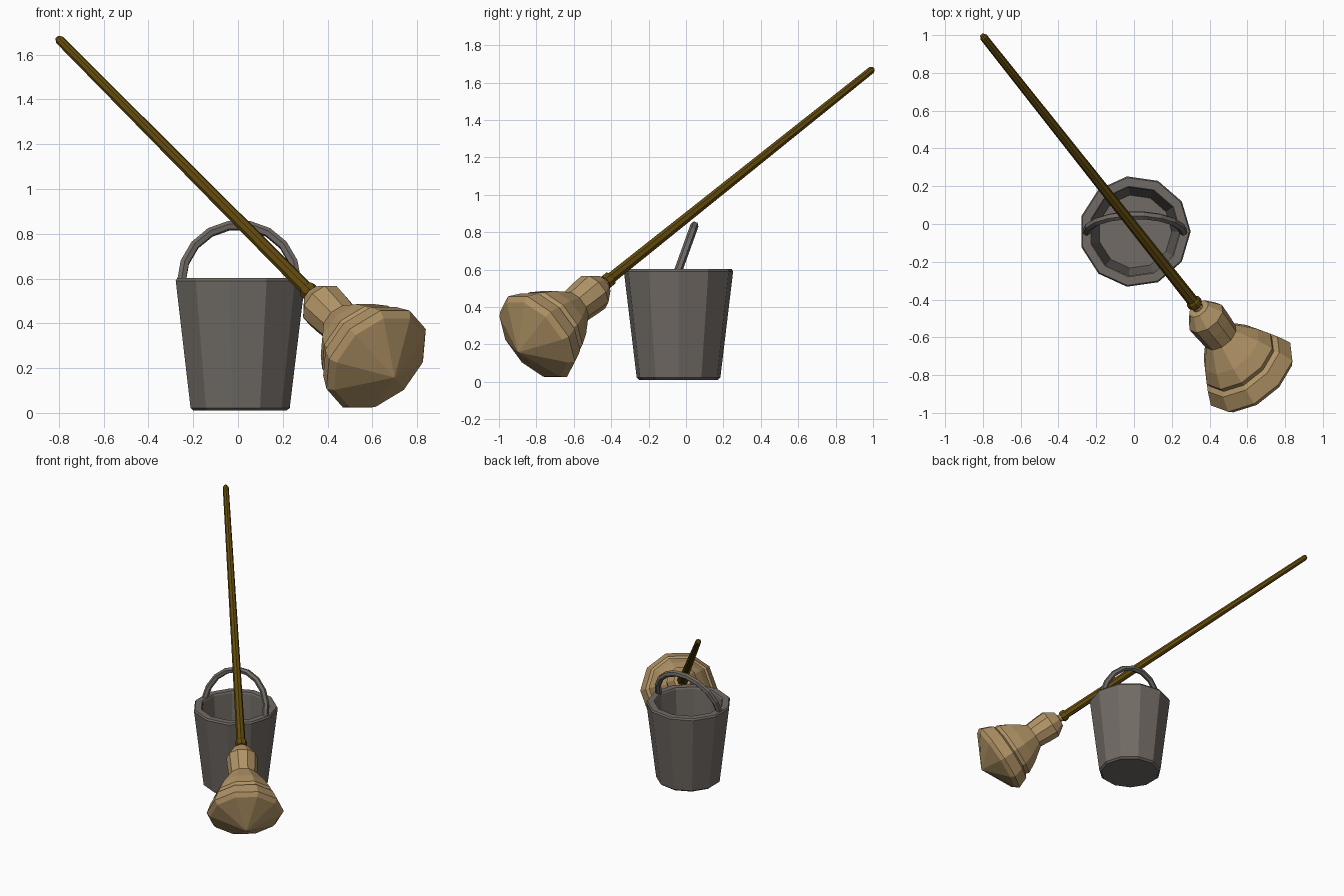
import bpy, math
from mathutils import Vector, Matrix

if "Cube" in bpy.data.objects:
    bpy.data.objects.remove(bpy.data.objects["Cube"])


def material(name, col):
    m = bpy.data.materials.new(name)
    m.diffuse_color = (*col, 1)
    m.use_nodes = True
    m.node_tree.nodes["Principled BSDF"].inputs["Base Color"].default_value = m.diffuse_color
    return m


METAL = material("grey metal", (0.165, 0.147, 0.130))
STRAW = material("tan straw", (0.44, 0.295, 0.133))
WOOD = material("dark wood", (0.125, 0.070, 0.004))


def make(name, verts, faces, mat, matrix=Matrix()):
    me = bpy.data.meshes.new(name)
    me.from_pydata([matrix @ Vector(v) for v in verts], [], faces)
    me.materials.append(mat)
    ob = bpy.data.objects.new(name, me)
    bpy.context.collection.objects.link(ob)
    return ob


def lathe(name, profile, sides, mat, matrix=Matrix(), phase=0.0):
    """Revolve (radius, height) rings around z, with closed ends."""
    verts, faces = [], []
    for r, h in profile:
        for i in range(sides):
            a = phase + 2 * math.pi * i / sides
            verts.append((r * math.cos(a), r * math.sin(a), h))
    for k in range(len(profile) - 1):
        for i in range(sides):
            j = (i + 1) % sides
            faces.append((k * sides + i, k * sides + j,
                          (k + 1) * sides + j, (k + 1) * sides + i))
    faces.append(tuple(reversed(range(sides))))
    n = (len(profile) - 1) * sides
    faces.append(tuple(range(n, n + sides)))
    return make(name, verts, faces, mat, matrix)


def tube(name, path, radius, sides, mat):
    """Sweep a round section along a path lying in a tilted plane."""
    pts = [Vector(p) for p in path]
    side = (pts[len(pts) // 2] - pts[0]).cross(pts[-1] - pts[0]).normalized()
    verts, faces = [], []
    for k, p in enumerate(pts):
        t = (pts[min(k + 1, len(pts) - 1)] - pts[max(k - 1, 0)]).normalized()
        up = side.cross(t)
        for i in range(sides):
            a = 2 * math.pi * (i + 0.5) / sides
            verts.append(p + radius * (math.cos(a) * up + math.sin(a) * side))
    for k in range(len(pts) - 1):
        for i in range(sides):
            j = (i + 1) % sides
            faces.append((k * sides + i, k * sides + j,
                          (k + 1) * sides + j, (k + 1) * sides + i))
    n = len(verts)
    faces += [tuple(reversed(range(sides))), tuple(range(n - sides, n))]
    return make(name, verts, faces, mat)


# bucket: eleven-sided open pail with a thick rim
lathe("bucket", [(0.212, 0.01), (0.226, 0.022), (0.295, 0.59), (0.288, 0.602),
                 (0.242, 0.602), (0.236, 0.59), (0.195, 0.07)],
      11, METAL, Matrix.Translation((0.005, -0.04, 0)))

# bucket handle: arch leaning backwards
arch = [(0.005 + 0.258 * math.cos(a), -0.045 + 0.092 * math.sin(a),
         0.585 + 0.255 * math.sin(a))
        for a in (math.pi * i / 9 for i in range(10))]
tube("bucket_handle", arch, 0.022, 6, METAL)

# broom frame: local z runs from the collar down to the bristle tip
axis = Vector((0.527, -0.665, -0.531))
broom = Matrix.Translation((0.33, -0.432, 0.53)) @ \
    axis.to_track_quat('Z', 'Y').to_matrix().to_4x4()

# broomstick with collar
lathe("broomstick", [(0.012, -2.155), (0.021, -2.14), (0.021, -2.11),
                     (0.031, -0.05), (0.031, 0.0)], 8, WOOD, broom)
lathe("collar", [(0.034, -0.045), (0.041, -0.035), (0.041, -0.01),
                 (0.034, 0.0)], 8, WOOD, broom)

# broom head: bound neck, flared straw with a stepped band, pointed end
lathe("broom_head", [(0.028, -0.02), (0.028, 0.02), (0.06, 0.025),
                     (0.108, 0.095), (0.105, 0.16), (0.098, 0.245),
                     (0.175, 0.35), (0.215, 0.425), (0.208, 0.45),
                     (0.235, 0.465), (0.268, 0.545), (0.245, 0.575),
                     (0.004, 0.70)], 10, STRAW, broom)
